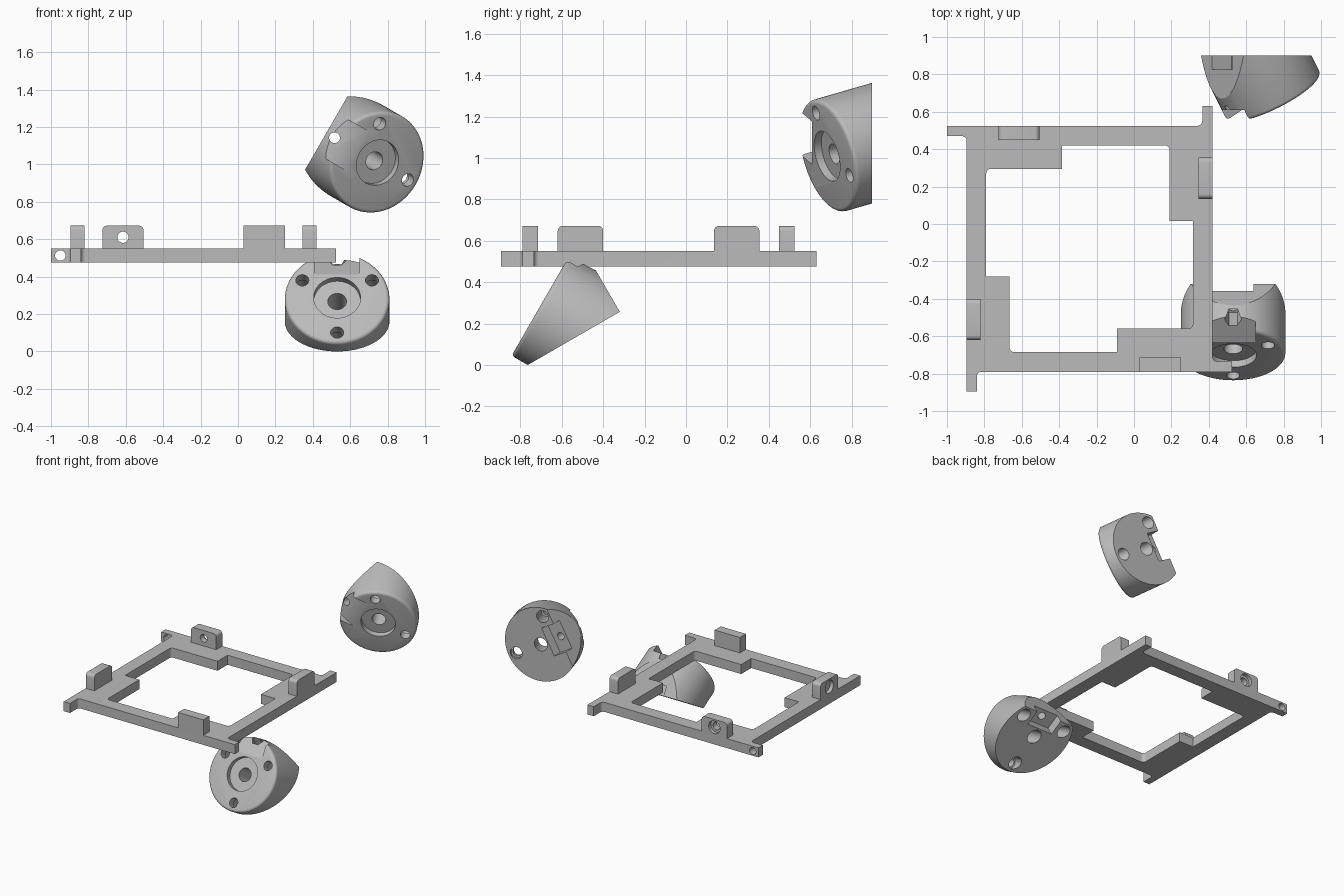
import bpy, bmesh, math
from mathutils import Matrix, Vector

if "Cube" in bpy.data.objects:
    bpy.data.objects.remove(bpy.data.objects["Cube"])

T = Matrix.Translation
R = Matrix.Rotation
grey = bpy.data.materials.new("mid grey")
grey.diffuse_color = (0.5, 0.5, 0.5, 1)
grey.use_nodes = True
grey.node_tree.nodes["Principled BSDF"].inputs["Base Color"].default_value = grey.diffuse_color
parts = []


def finish(name, bm, mat=None):
    """Turn a bmesh into an object, in the given frame."""
    if mat:
        bm.transform(mat)
    bmesh.ops.recalc_face_normals(bm, faces=bm.faces)
    me = bpy.data.meshes.new(name)
    bm.to_mesh(me)
    bm.free()
    me.materials.append(grey)
    ob = bpy.data.objects.new(name, me)
    bpy.context.collection.objects.link(ob)
    return ob


def box(lo, hi, mat=None, round_top=0):
    lo, hi = Vector(lo), Vector(hi)
    bm = bmesh.new()
    bmesh.ops.create_cube(bm, size=1, matrix=T((lo + hi) / 2) @ Matrix.Diagonal((*(hi - lo), 1)))
    if round_top:  # round the two top edges that run along y
        edges = [e for e in bm.edges if all(v.co.z > hi.z - 1e-5 for v in e.verts)
                 and abs(e.verts[0].co.x - e.verts[1].co.x) < 1e-5]
        bmesh.ops.bevel(bm, geom=edges, offset=round_top, segments=5, profile=0.5, affect='EDGES')
    return finish("box", bm, mat)


def cyl(r, z0, z1, mat=None, sides=32, at=(0, 0), rim=0):
    bm = bmesh.new()
    bmesh.ops.create_cone(bm, cap_ends=True, segments=sides, radius1=r, radius2=r,
                          depth=z1 - z0, matrix=T((at[0], at[1], (z0 + z1) / 2)))
    if rim:
        edges = [e for e in bm.edges if all(v.co.z > z1 - 1e-5 for v in e.verts)]
        bmesh.ops.bevel(bm, geom=edges, offset=rim, segments=4, profile=0.5, affect='EDGES')
    return finish("cylinder", bm, mat)


def cut(ob, cutters):
    """Subtract all cutters, bake the result and remove the cutters."""
    for c in cutters:
        c.hide_render = True
        m = ob.modifiers.new("cut", 'BOOLEAN')
        m.operation, m.solver, m.object = 'DIFFERENCE', 'EXACT', c
    bpy.context.view_layer.update()
    me = bpy.data.meshes.new_from_object(ob.evaluated_get(bpy.context.evaluated_depsgraph_get()))
    ob.modifiers.clear()
    ob.data = me
    for c in cutters:
        bpy.data.objects.remove(c)


def add(name, ob):
    ob.name = ob.data.name = name
    parts.append(ob)


# ---- frame plate: one quarter of each outline, turned four times ----
CENTRE = T((-0.2375, -0.1325, 0))
Z0, Z1 = 0.475, 0.55


def quarter_turns(points, rounded, r=0.025):
    loop = [R(-k * math.pi / 2, 2) @ Vector(p) for k in range(4) for p in points]
    out, n = [], len(loop)
    for i, p in enumerate(loop):
        if i % len(points) != rounded:
            out.append(p)
            continue
        a, b = (loop[i - 1] - p).normalized(), (loop[(i + 1) % n] - p).normalized()
        c = p + (a + b) * r
        for s in range(6):  # fillet arc
            t = s / 5 * math.pi / 2
            out.append(c - b * r * math.cos(t) - a * r * math.sin(t))
    return out


outer = quarter_turns([(-0.6575, 0.6025), (-0.7625, 0.6025), (-0.7625, 0.6575)], 0)
inner = quarter_turns([(-0.5525, 0.4275), (-0.1475, 0.4275), (-0.1475, 0.5525)], 0)
cu = bpy.data.curves.new("outline", 'CURVE')
cu.dimensions, cu.fill_mode, cu.extrude = '2D', 'BOTH', (Z1 - Z0) / 2
for pts in (outer, inner):
    sp = cu.splines.new('POLY')
    sp.points.add(len(pts) - 1)
    sp.use_cyclic_u = True
    for q, p in zip(sp.points, pts):
        q.co = (p.x, p.y, 0, 1)
tmp = bpy.data.objects.new("outline", cu)
bpy.context.collection.objects.link(tmp)
bpy.context.view_layer.update()
bm = bmesh.new()
bm.from_mesh(bpy.data.meshes.new_from_object(tmp.evaluated_get(bpy.context.evaluated_depsgraph_get())))
bpy.data.objects.remove(tmp)
bmesh.ops.remove_doubles(bm, verts=bm.verts, dist=1e-4)
frame = finish("frame", bm, CENTRE @ T((0, 0, (Z0 + Z1) / 2)))
ALONG_Y = R(-math.pi / 2, 4, 'X')

# pin holes through three of the corner tips
turns = [CENTRE @ R(-k * math.pi / 2, 4, 'Z') for k in range(4)]
cut(frame, [cyl(0.028, 0.5, 0.8, turns[k] @ T((-0.7125, 0, 0.5125)) @ ALONG_Y, 24) for k in (0, 1, 3)])
add("frame", frame)

# ---- upright lugs: three drilled and rounded, the front one plain ----
for k, side in enumerate(("rear", "right", "front", "left")):
    lug = box((-0.4875, 0.5825, Z1), (-0.2675, 0.6575, 0.672), turns[k], 0 if side == "front" else 0.025)
    if side != "front":
        axis = turns[k] @ T((-0.3775, 0, 0.61)) @ ALONG_Y
        cut(lug, [cyl(0.03, 0.5, 0.8, axis), cyl(0.05, 0.63, 0.8, axis)])
    add(side + "_lug", lug)

# ---- wedge mounts: a round body sliced by a back plane tilted 30 degrees ----
TILT = math.radians(30)
RAD = 0.28


def wedge_mount(name, mat):
    # local frame: front face on z = 0, thick end towards +y
    back = mat @ T((0, -RAD, -0.09)) @ R(-TILT, 4, 'X')  # frame lying on the back plane
    body = cyl(RAD, -0.7, 0, mat, 96, rim=0.02)
    cutters = [
        box((-1, -1, -1), (1, 2, 0), back),                        # back plane
        box((-1, 0.514, -0.5), (1, 1.5, 1), back),                 # flat thick end
        box((-0.12, 0.2, 0.29), (0.12, 1, 0.8), back),             # front notch
        box((-0.11, 0.394, -0.1), (0.11, 0.8, 0.075), back),       # lug pocket
        cyl(0.029, -0.1, 0.5, back, 24, (0, 0.463)),               # bolt hole
        cyl(0.046, 0.15, 0.4, back @ T((0, 0.463, 0)) @ R(math.pi / 2, 4, 'Z'), 6),  # nut pocket
        cyl(0.125, -0.04, 0.1, mat, 48),                           # centre recess
        cyl(0.05, -0.8, 0.1, mat),                                 # centre hole
    ]
    for i in range(3):                                             # screw holes
        a = math.radians(30 + 120 * i)
        at = (0.215 * math.cos(a), 0.215 * math.sin(a))
        cutters += [cyl(0.035, -0.8, 0.1, mat, 24, at), cyl(0.046, -0.8, -0.06, mat, 24, at)]
    cut(body, cutters)
    add(name, body)


def frame_on_back(origin, d, h):
    """Mount frame from the slope direction d and back-plane normal h."""
    d, h = Vector(d).normalized(), Vector(h).normalized()
    y = d * math.cos(TILT) + h * math.sin(TILT)
    z = h * math.cos(TILT) - d * math.sin(TILT)
    return T(origin) @ Matrix((y.cross(z), y, z)).transposed().to_4x4()


C, S = math.cos(TILT), math.sin(TILT)
wedge_mount("lower_wedge_mount", frame_on_back((0.53, -0.703, 0.287), (0, C, S), (0, -S, C)))
wedge_mount("upper_wedge_mount", frame_on_back((0.746, 0.682, 1.009), (-C, 0, S), (0, -1, 0)))

# ---- smooth the round walls, keep edges sharp ----
bpy.ops.object.select_all(action='DESELECT')
for ob in parts:
    ob.select_set(True)
bpy.context.view_layer.objects.active = parts[0]
bpy.ops.object.shade_smooth_by_angle(angle=math.radians(30))
